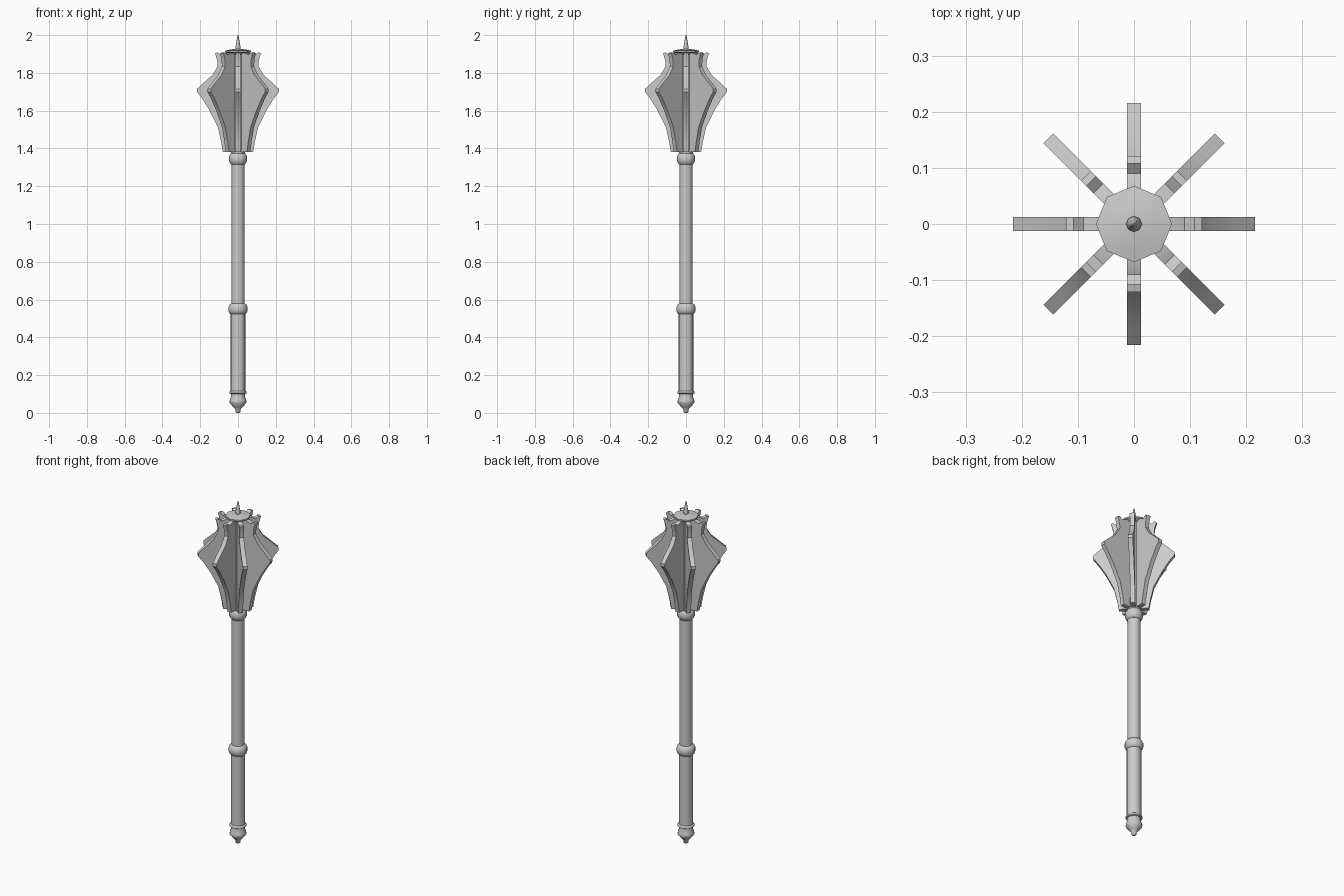
import bpy, bmesh, math

if "Cube" in bpy.data.objects:
    bpy.data.objects.remove(bpy.data.objects["Cube"])


def finish(name, bm, angle):
    bmesh.ops.recalc_face_normals(bm, faces=bm.faces)
    me = bpy.data.meshes.new(name)
    bm.to_mesh(me)
    bm.free()
    ob = bpy.data.objects.new(name, me)
    bpy.context.collection.objects.link(ob)
    bpy.ops.object.select_all(action='DESELECT')
    ob.select_set(True)
    bpy.context.view_layer.objects.active = ob
    bpy.ops.object.shade_smooth_by_angle(angle=math.radians(angle))
    return ob


def lathe(name, profile, sides, angle=50):
    """Closed solid of revolution from (radius, z) pairs."""
    bm = bmesh.new()
    rings = [[bm.verts.new((r * math.cos(2 * math.pi * i / sides),
                            r * math.sin(2 * math.pi * i / sides), z))
              for i in range(sides)] for r, z in profile]
    for a, b in zip(rings, rings[1:]):
        for i in range(sides):
            j = (i + 1) % sides
            bm.faces.new((a[i], a[j], b[j], b[i]))
    bm.faces.new(rings[0])
    bm.faces.new(rings[-1])
    return finish(name, bm, angle)


# Pommel with end knob and upper rim
lathe("pommel", [(0.006, 0), (0.013, 0.006), (0.014, 0.018), (0.022, 0.028),
                 (0.042, 0.05), (0.045, 0.06), (0.042, 0.07), (0.037, 0.085),
                 (0.037, 0.1), (0.045, 0.104), (0.045, 0.112), (0.038, 0.118)], 16)

# Grip and shaft
lathe("grip", [(0.039, 0.1), (0.039, 0.55)], 16)
lathe("shaft", [(0.035, 0.54), (0.035, 1.40)], 16)


# Rounded collars
def collar(name, z, h, r):
    lathe(name, [(0.036, z - h), (r - 0.006, z - h * 0.75), (r, z - h * 0.35),
                 (r, z + h * 0.35), (r - 0.006, z + h * 0.75), (0.036, z + h)], 16)


collar("grip_collar", 0.55, 0.03, 0.05)
collar("head_collar", 1.345, 0.03, 0.048)

# Head core, faceted cap and top spike
lathe("head_core", [(0.037, 1.37), (0.04, 1.40), (0.04, 1.91)], 16)
lathe("head_cap", [(0.04, 1.895), (0.068, 1.91), (0.068, 1.918),
                   (0.04, 1.924), (0.012, 1.927)], 8, 40)
lathe("top_spike", [(0.011, 1.92), (0.014, 1.935), (0.011, 1.95),
                    (0.006, 1.98), (0.002, 2.0)], 8)

# Eight radial flanges
outline = [(0.03, 1.38), (0.08, 1.38), (0.088, 1.43), (0.106, 1.51),
           (0.15, 1.60), (0.19, 1.665), (0.216, 1.698), (0.216, 1.716),
           (0.185, 1.745), (0.135, 1.79), (0.108, 1.835), (0.11, 1.865),
           (0.121, 1.905), (0.108, 1.908), (0.09, 1.895), (0.065, 1.905), (0.03, 1.905)]
half = 0.0125
for k in range(8):
    a = k * math.pi / 4
    c, s = math.cos(a), math.sin(a)
    bm = bmesh.new()
    sides = [[bm.verts.new((r * c - t * s, r * s + t * c, z)) for r, z in outline]
             for t in (-half, half)]
    bm.faces.new(sides[0])
    bm.faces.new(sides[1])
    n = len(outline)
    for i in range(n):
        j = (i + 1) % n
        bm.faces.new((sides[0][i], sides[0][j], sides[1][j], sides[1][i]))
    finish("flange_%d" % (k + 1), bm, 30)
